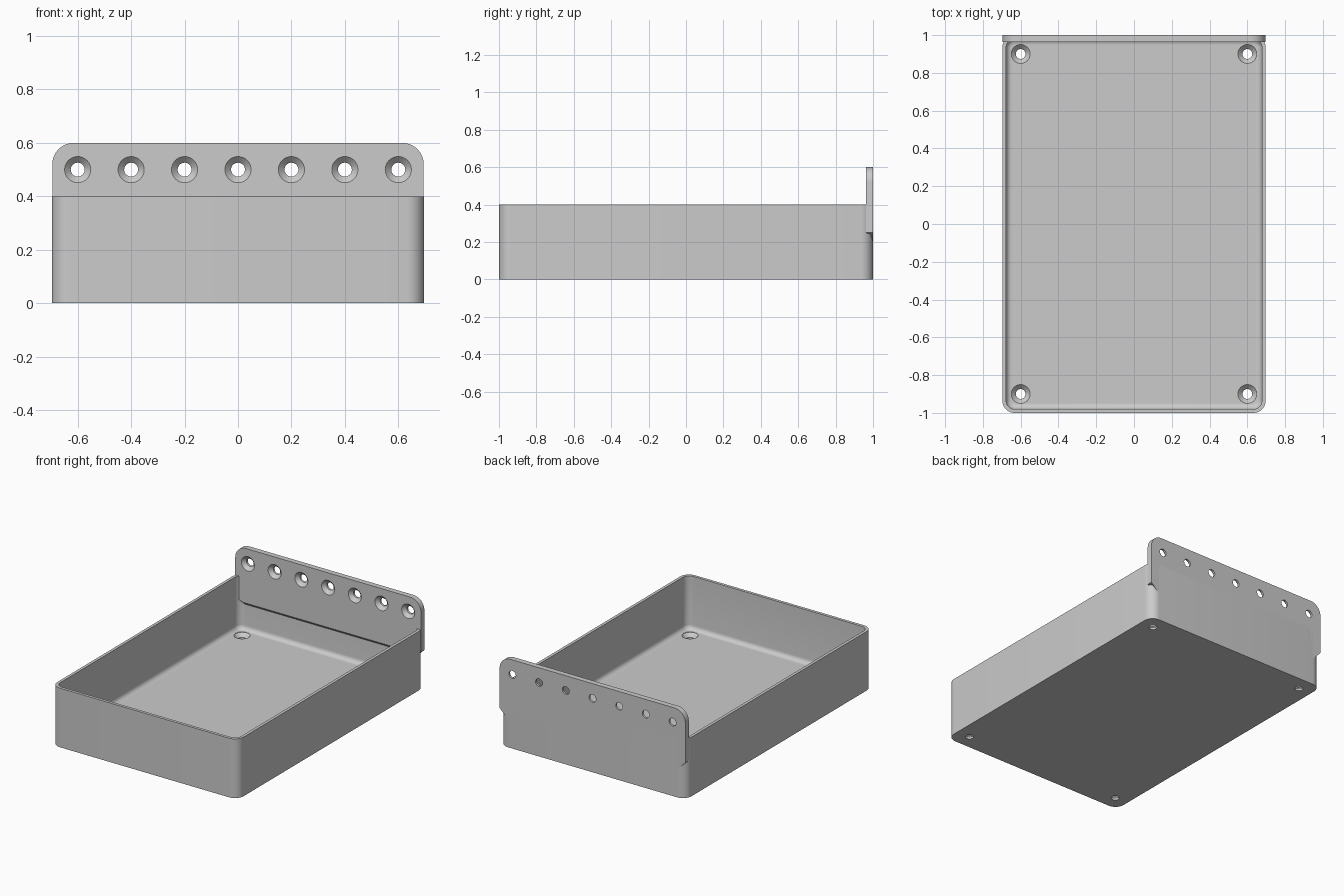
import bpy, bmesh, math
from mathutils import Matrix, Vector

if "Cube" in bpy.data.objects:
    bpy.data.objects.remove(bpy.data.objects["Cube"])

grey = bpy.data.materials.new("plain grey")
grey.use_nodes = True
COLOUR = (0.6, 0.6, 0.6, 1)
grey.diffuse_color = COLOUR
grey.node_tree.nodes["Principled BSDF"].inputs["Base Color"].default_value = COLOUR

HALF_X, HALF_Y, HEIGHT, FLOOR = 0.697, 1.0, 0.4, 0.04
WALL, CORNER, FILLET = 0.02, 0.065, 0.03


def make_object(name, bm):
    bmesh.ops.recalc_face_normals(bm, faces=bm.faces)
    mesh = bpy.data.meshes.new(name)
    bm.to_mesh(mesh)
    bm.free()
    mesh.materials.append(grey)
    obj = bpy.data.objects.new(name, mesh)
    bpy.context.collection.objects.link(obj)
    return obj


def skin(bm, loops):
    """Join a stack of matching loops and cap both ends."""
    rings = [[bm.verts.new(p) for p in loop] for loop in loops]
    n = len(rings[0])
    for a, b in zip(rings, rings[1:]):
        for i in range(n):
            j = (i + 1) % n
            bm.faces.new((a[i], a[j], b[j], b[i]))
    bm.faces.new(rings[0])
    bm.faces.new(rings[-1])


def rounded_loop(inset, z, steps=10):
    x, y, r = HALF_X - inset, HALF_Y - inset, max(CORNER - inset, 0.01)
    points = []
    for k, (sx, sy) in enumerate(((1, 1), (-1, 1), (-1, -1), (1, -1))):
        for i in range(steps + 1):
            a = math.pi / 2 * (k + i / steps)
            points.append((sx * (x - r) + r * math.cos(a),
                           sy * (y - r) + r * math.sin(a), z))
    return points


def cut_screw_holes(obj, matrices):
    """Cut countersunk through holes; local z = 0 is the outer face."""
    bm = bmesh.new()
    profile = ((-0.02, 0.026), (0.014, 0.026), (0.038, 0.05), (0.06, 0.05))
    for m in matrices:
        skin(bm, [[m @ Vector((r * math.cos(t * math.tau / 32),
                               r * math.sin(t * math.tau / 32), z))
                   for t in range(32)] for z, r in profile])
    cutter = make_object("hole_cutter", bm)
    cutter.hide_render = True
    mod = obj.modifiers.new("screw holes", 'BOOLEAN')
    mod.operation, mod.solver, mod.object = 'DIFFERENCE', 'EXACT', cutter
    bpy.ops.object.select_all(action='DESELECT')
    bpy.context.view_layer.objects.active = obj
    obj.select_set(True)
    bpy.ops.object.modifier_apply(modifier=mod.name)
    bpy.data.objects.remove(cutter)
    bpy.ops.object.shade_smooth_by_angle(angle=math.radians(30))


# Open tray with a fillet between walls and floor
loops = [rounded_loop(0, 0), rounded_loop(0, HEIGHT), rounded_loop(WALL, HEIGHT)]
for i in range(7):
    a = math.pi / 2 * i / 6
    loops.append(rounded_loop(WALL + FILLET * (1 - math.cos(a)),
                              FLOOR + FILLET * (1 - math.sin(a))))
bm = bmesh.new()
skin(bm, loops)
tray = make_object("tray", bm)
cut_screw_holes(tray, [Matrix.Translation((x, y, 0))
                       for x in (-0.6, 0.6) for y in (-0.9, 0.9)])

# Back mounting plate: rounded top, tapered lower corners and lower inside edge
PLATE_X, TOP, RADIUS, FRONT = 0.695, 0.6, 0.08, 0.963
half = [(0.635, 0.19), (PLATE_X, 0.25)]
for i in range(11):
    a = math.pi / 2 * i / 10
    half.append((PLATE_X - RADIUS + RADIUS * math.cos(a),
                 TOP - RADIUS + RADIUS * math.sin(a)))
outline = half + [(-x, z) for x, z in reversed(half)]
bm = bmesh.new()
skin(bm, [[(x, FRONT, max(z, 0.23)) for x, z in outline],
          [(x, HALF_Y, z) for x, z in outline]])
plate = make_object("mounting_plate", bm)
turn = Matrix.Rotation(math.pi / 2, 4, 'X')
cut_screw_holes(plate, [Matrix.Translation((0.2 * i, HALF_Y, 0.5)) @ turn
                        for i in range(-3, 4)])
